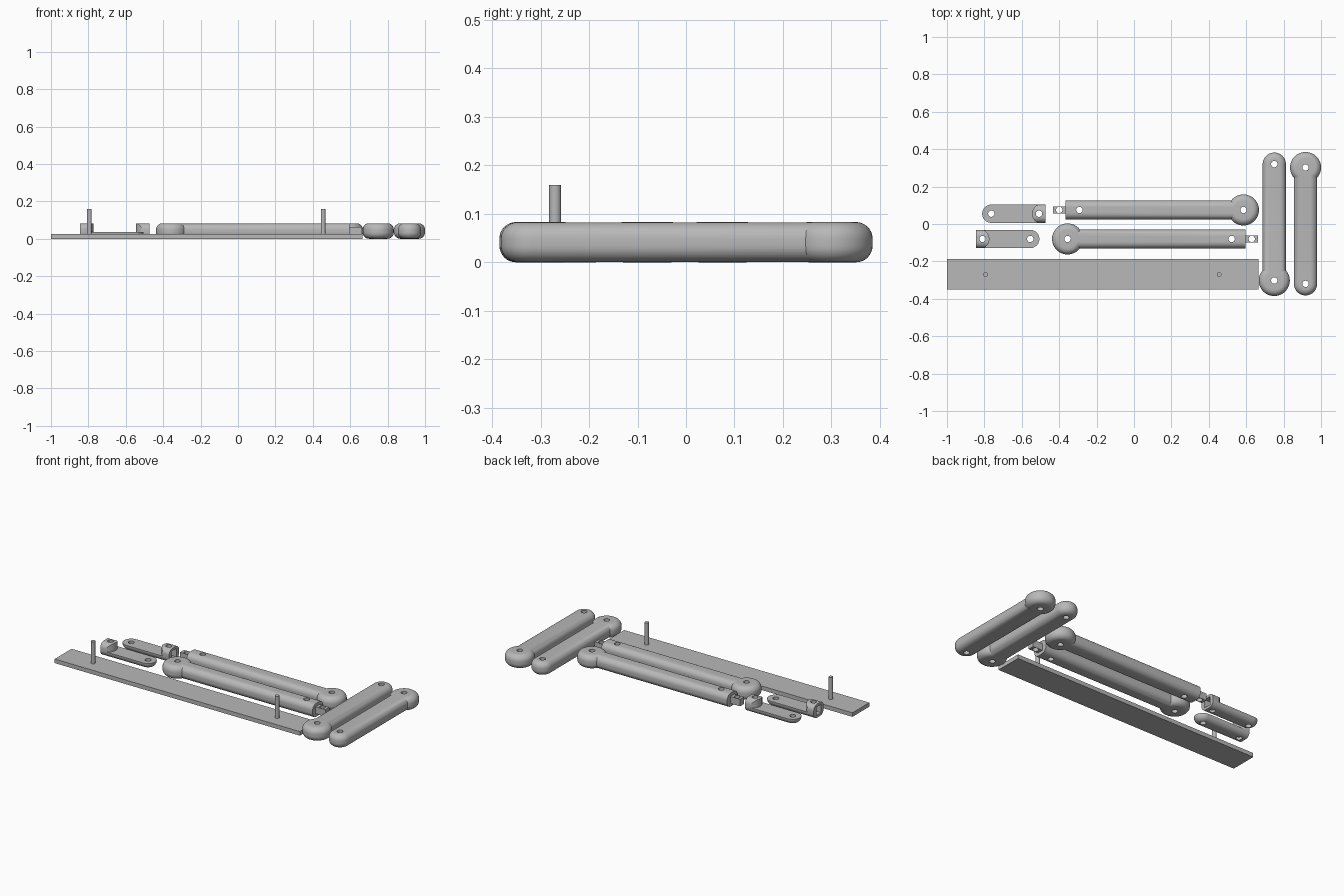
import bpy
import math
from mathutils import Matrix

if "Cube" in bpy.data.objects:
    bpy.data.objects.remove(bpy.data.objects["Cube"], do_unlink=True)

HEIGHT = 0.083
FILLET = 0.034
HOLE = 0.017

grey = bpy.data.materials.new("plain_grey")
grey.use_nodes = True
colour = (0.48, 0.48, 0.48, 1)
grey.diffuse_color = colour
grey.node_tree.nodes["Principled BSDF"].inputs["Base Color"].default_value = colour


def loft(name, rings):
    """Closed solid through equal rings, listed from bottom to top."""
    n = len(rings[0])
    verts = [p for ring in rings for p in ring]
    faces = [tuple(reversed(range(n))), tuple(range(len(verts) - n, len(verts)))]
    for k in range(len(rings) - 1):
        for i in range(n):
            j = (i + 1) % n
            faces.append((k * n + i, k * n + j, (k + 1) * n + j, (k + 1) * n + i))
    mesh = bpy.data.meshes.new(name)
    mesh.from_pydata(verts, [], faces)
    mesh.materials.append(grey)
    obj = bpy.data.objects.new(name, mesh)
    bpy.context.collection.objects.link(obj)
    return obj


def prism(name, outline, z0, z1):
    return loft(name, [[(x, y, z) for x, y in outline] for z in (z0, z1)])


def arc(cx, r, start, end, steps):
    return [(cx + r * math.cos(start + (end - start) * i / steps),
             r * math.sin(start + (end - start) * i / steps)) for i in range(steps + 1)]


def circle(cx, r, steps=32):
    return arc(cx, r, 0, 2 * math.pi, steps)[:-1]


def box(name, x0, x1, half, z0, z1):
    return prism(name, [(x0, -half), (x1, -half), (x1, half), (x0, half)], z0, z1)


def filleted(name, outline, z0, z1):
    """Stack an outline(inset) with rounded top and bottom edges."""
    steps = 8
    low = [(FILLET * (1 - math.sin(a)), FILLET * (1 - math.cos(a)))
           for a in (math.pi / 2 * k / steps for k in range(steps + 1))]
    levels = [(i, z0 + d) for i, d in low] + [(i, z1 - d) for i, d in reversed(low)]
    return loft(name, [[(x, y, z) for x, y in outline(i)] for i, z in levels])


def combine(obj, tool, operation):
    mod = obj.modifiers.new("join", "BOOLEAN")
    mod.operation = operation
    mod.solver = "EXACT"
    mod.object = tool
    bpy.context.view_layer.update()
    graph = bpy.context.evaluated_depsgraph_get()
    mesh = bpy.data.meshes.new_from_object(obj.evaluated_get(graph))
    obj.modifiers.clear()
    obj.data = mesh
    bpy.data.objects.remove(tool, do_unlink=True)


def finish(obj, x=0, y=0, angle=0, holes=()):
    for h in holes:
        combine(obj, prism("drill", circle(h, HOLE, 24), -0.1, 0.2), "DIFFERENCE")
    obj.data.transform(Matrix.Translation((x, y, 0)) @ Matrix.Rotation(math.radians(angle), 4, "Z"))
    bpy.ops.object.select_all(action="DESELECT")
    obj.select_set(True)
    bpy.context.view_layer.objects.active = obj
    bpy.ops.object.shade_smooth_by_angle(angle=math.radians(30))


def round_bar(name, length, r, z0=0.0, z1=HEIGHT):
    """Flat at the start, half round at the far end."""
    def outline(i):
        return [(0, -(r - i))] + arc(length, r - i, -math.pi / 2, math.pi / 2, 24) + [(0, r - i)]
    return filleted(name, outline, z0, z1)


def flat_bar(name, length, r, z0, z1):
    return filleted(name, lambda i: [(0, i - r), (length, i - r), (length, r - i), (0, r - i)], z0, z1)


def knuckle():
    return filleted("knuckle", lambda i: circle(0, 0.083 - i, 48), 0, HEIGHT)


# Thick links with a large knuckle and a rounded far end
def thick_link(name, x, y, angle):
    link = round_bar(name, 0.622, 0.062, 0.0005, HEIGHT - 0.0005)
    combine(link, knuckle(), "UNION")
    finish(link, x, y, angle, (0, 0.622))


# Slim links with a large knuckle and a square tongue
def slim_link(name, x, y, angle):
    link = flat_bar(name, 0.952, 0.05, 0.0005, HEIGHT - 0.0005)
    combine(link, knuckle(), "UNION")
    combine(link, box("tongue", 0.92, 1.018, 0.019, 0.02, 0.063), "UNION")
    finish(link, x, y, angle, (0, 0.877, 0.985))


# Thin end plates with a socket block that receives the tongue
def end_plate(name, x, y, angle):
    plate = round_bar(name, 0.29, 0.049)
    waste = [(0.02, -0.2)] + [(0.5, -0.2), (0.5, 0.2), (0.02, 0.2)]
    waste += arc(0.02, 0.052, math.pi / 2, -math.pi / 2, 24)
    combine(plate, prism("waste", waste, 0.036, 0.2), "DIFFERENCE")
    combine(plate, box("socket", -0.1, 0.055, 0.023, 0.016, 0.067), "DIFFERENCE")
    finish(plate, x, y, angle, (0.035, 0.29))


thick_link("inner_thick_link", 0.75, -0.302, 90)
thick_link("outer_thick_link", 0.917, 0.302, -90)
slim_link("back_slim_link", 0.585, 0.075, 180)
slim_link("front_slim_link", -0.355, -0.08, 0)
end_plate("back_end_plate", -0.473, 0.055, 180)
end_plate("front_end_plate", -0.845, -0.08, 0)

# Base board with two upright pegs
board = box("base_board", -1, 0.665, 0.082, 0, 0.025)
finish(board, 0, -0.268)
for side, px in (("right", -0.795), ("left", 0.455)):
    peg = prism(side + "_peg", circle(0, 0.0125, 24), 0.002, 0.16)
    finish(peg, px, -0.27)
